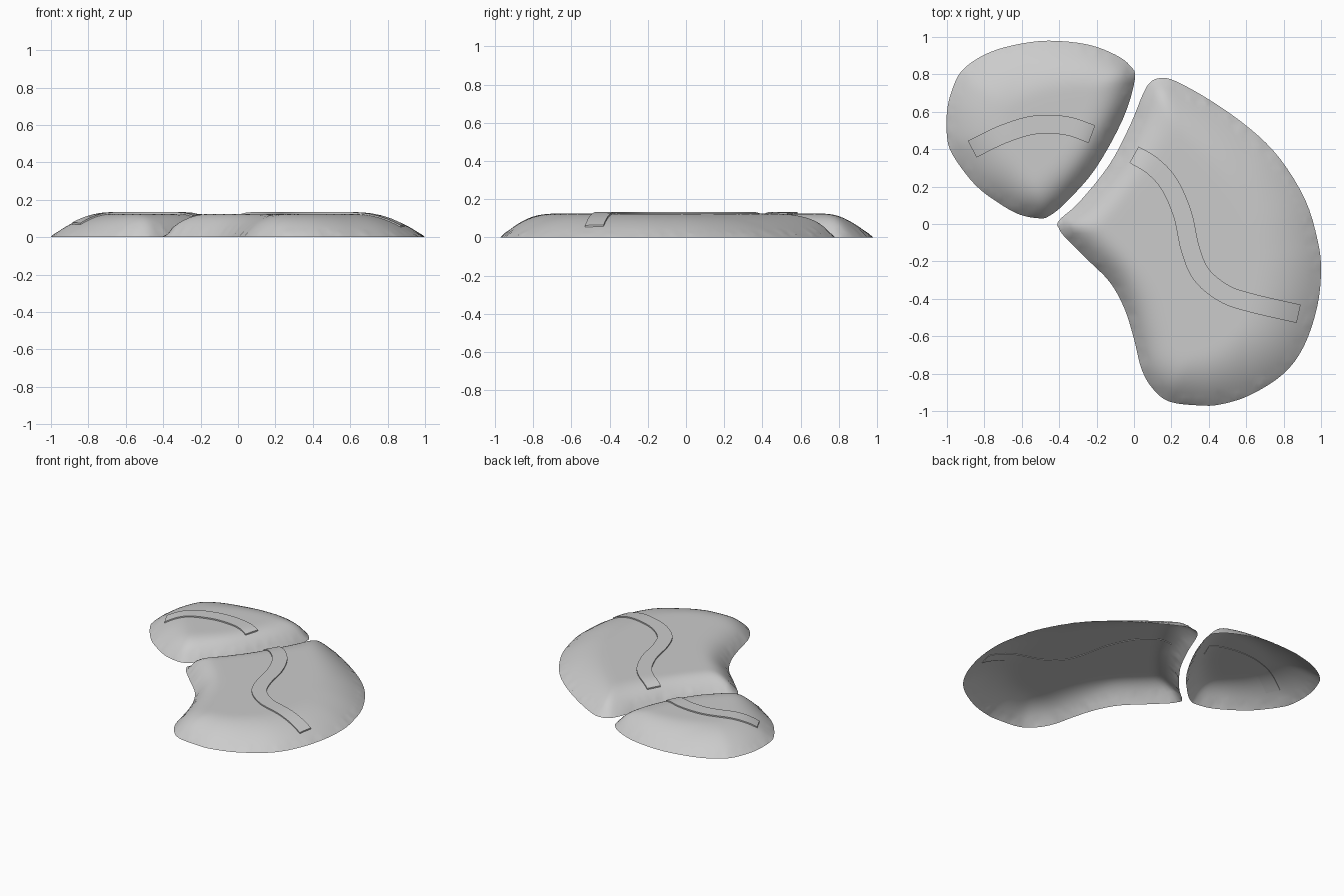
import bpy, bmesh
from math import floor
from mathutils import Vector
from mathutils.bvhtree import BVHTree
from mathutils.geometry import delaunay_2d_cdt, intersect_point_line

if "Cube" in bpy.data.objects:
    bpy.data.objects.remove(bpy.data.objects["Cube"])

HEIGHT, STEP = 0.125, 0.025


def spline(points, sub, closed):
    """Catmull-Rom curve through 2D points."""
    pts = [Vector(p) for p in points]
    n, out = len(pts), []
    get = (lambda i: pts[i % n]) if closed else (lambda i: pts[max(0, min(n - 1, i))])
    for i in range(n if closed else n - 1):
        a, b, c, d = get(i - 1), get(i), get(i + 1), get(i + 2)
        for s in range(sub):
            t = s / sub
            out.append(0.5 * (2 * b + (c - a) * t + (2 * a - 5 * b + 4 * c - d) * t * t
                              + (3 * b - a - 3 * c + d) * t ** 3))
    return out if closed else out + [pts[-1]]


def inside(p, poly):
    hit = False
    for a, b in zip(poly, poly[1:] + poly[:1]):
        if (a.y > p.y) != (b.y > p.y) and p.x < a.x + (p.y - a.y) / (b.y - a.y) * (b.x - a.x):
            hit = not hit
    return hit


def edge_distance(p, poly):
    best = 9.0
    for a, b in zip(poly, poly[1:] + poly[:1]):
        e = b - a
        t = max(0, min(1, (p - a).dot(e) / e.length_squared))
        best = min(best, (p - a - e * t).length)
    return best


def finish(bm, name):
    mesh = bpy.data.meshes.new(name)
    bm.to_mesh(mesh)
    bm.free()
    obj = bpy.data.objects.new(name, mesh)
    bpy.context.collection.objects.link(obj)
    bpy.context.view_layer.objects.active = obj
    obj.select_set(True)
    bpy.ops.object.shade_smooth_by_angle(angle=0.7)
    obj.select_set(False)


def dome(name, outline, slope_width):
    """Open shell rising from its outline to a flat plateau."""
    poly = spline(outline, 4, True)
    n = len(poly)
    pts = list(poly)
    heights = [0.0] * n
    for i in range(-40, 41):
        for j in range(-40, 41):
            p = Vector(((i + 0.5 * (j % 2)) * STEP, j * STEP))
            if not inside(p, poly):
                continue
            d = edge_distance(p, poly)
            if d > 0.012:
                pts.append(p)
                heights.append(HEIGHT * (1 - max(0, 1 - d / slope_width(p)) ** 2.2))
    res = delaunay_2d_cdt(pts, [], [list(range(n))], 1, 1e-6)
    bm = bmesh.new()
    vs = [bm.verts.new((v.x, v.y, heights[o[0]] if o else 0)) for v, o in zip(res[0], res[3])]
    for f in res[2]:
        bm.faces.new([vs[k] for k in f])
    inner = [v for v in bm.verts if not v.is_boundary]
    for _ in range(3):
        bmesh.ops.smooth_vert(bm, verts=inner, factor=0.4, use_axis_z=True)
    bm.normal_update()
    if sum(f.normal.z for f in bm.faces) < 0:
        bmesh.ops.reverse_faces(bm, faces=bm.faces[:])
    tree = BVHTree.FromBMesh(bm)
    finish(bm, name)
    return tree


def ribbon(name, path, tree, half=0.05):
    """Thin strip lying on the dome surface."""
    line = spline(path, 6, False)
    bm = bmesh.new()
    rows = []
    for i, p in enumerate(line):
        t = (line[min(i + 1, len(line) - 1)] - line[max(i - 1, 0)]).normalized()
        side = Vector((-t.y, t.x)) * half
        row = []
        for dz, ks in ((0.009, (-1, 0, 1)), (-0.004, (1, 0, -1))):
            for k in ks:
                q = p + side * k
                z = tree.ray_cast(Vector((q.x, q.y, 1)), Vector((0, 0, -1)))[0].z
                row.append(bm.verts.new((q.x, q.y, z + dz)))
        rows.append(row)
    for a, b in zip(rows, rows[1:]):
        for k in range(6):
            m = (k + 1) % 6
            bm.faces.new((a[k], a[m], b[m], b[k]))
    bm.faces.new(rows[0])
    bm.faces.new(rows[-1])
    bmesh.ops.recalc_face_normals(bm, faces=bm.faces[:])
    finish(bm, name)


def clamp(v):
    return max(0.0, min(1.0, v))


# large kidney-shaped shell, steeper on the gap and notch side
large = dome("large_shell", [
    (-.41, 0), (-.385, .035), (-.29, .12), (-.13, .32), (-.02, .53), (.05, .70), (.09, .76),
    (.14, .78), (.22, .765), (.41, .66), (.62, .51), (.78, .35), (.915, .13), (.98, -.08),
    (1, -.24), (.98, -.44), (.91, -.65), (.8, -.8), (.62, -.915), (.46, -.965), (.35, -.97),
    (.19, -.95), (.1, -.88), (.04, -.775), (0, -.615), (-.05, -.455), (-.13, -.31),
    (-.26, -.18), (-.37, -.07), (-.4, -.025)],
    lambda p: 0.18 + 0.18 * clamp(p.x / 0.6))

# small rounded shell, steeper along the gap
small = dome("small_shell", [
    (-.46, .98), (-.25, .96), (-.1, .905), (-.02, .845), (.005, .775), (-.06, .56),
    (-.21, .29), (-.37, .11), (-.45, .045), (-.5, .03), (-.61, .05), (-.72, .11),
    (-.85, .21), (-.97, .37), (-1, .47), (-1, .6), (-.975, .71), (-.92, .82), (-.8, .905),
    (-.65, .955)],
    lambda p: 0.16 + 0.18 * clamp((-(p.x + .49) * .835 + (p.y - .03) * .55) / 0.5))

# raised strips on both shells
ribbon("large_shell_strip", [(0, .37), (.1, .31), (.19, .21), (.26, .05), (.3, -.13),
                             (.36, -.27), (.48, -.37), (.62, -.42), (.88, -.48)], large)
ribbon("small_shell_strip", [(-.865, .4), (-.7, .48), (-.53, .53), (-.36, .525), (-.225, .48)], small)
